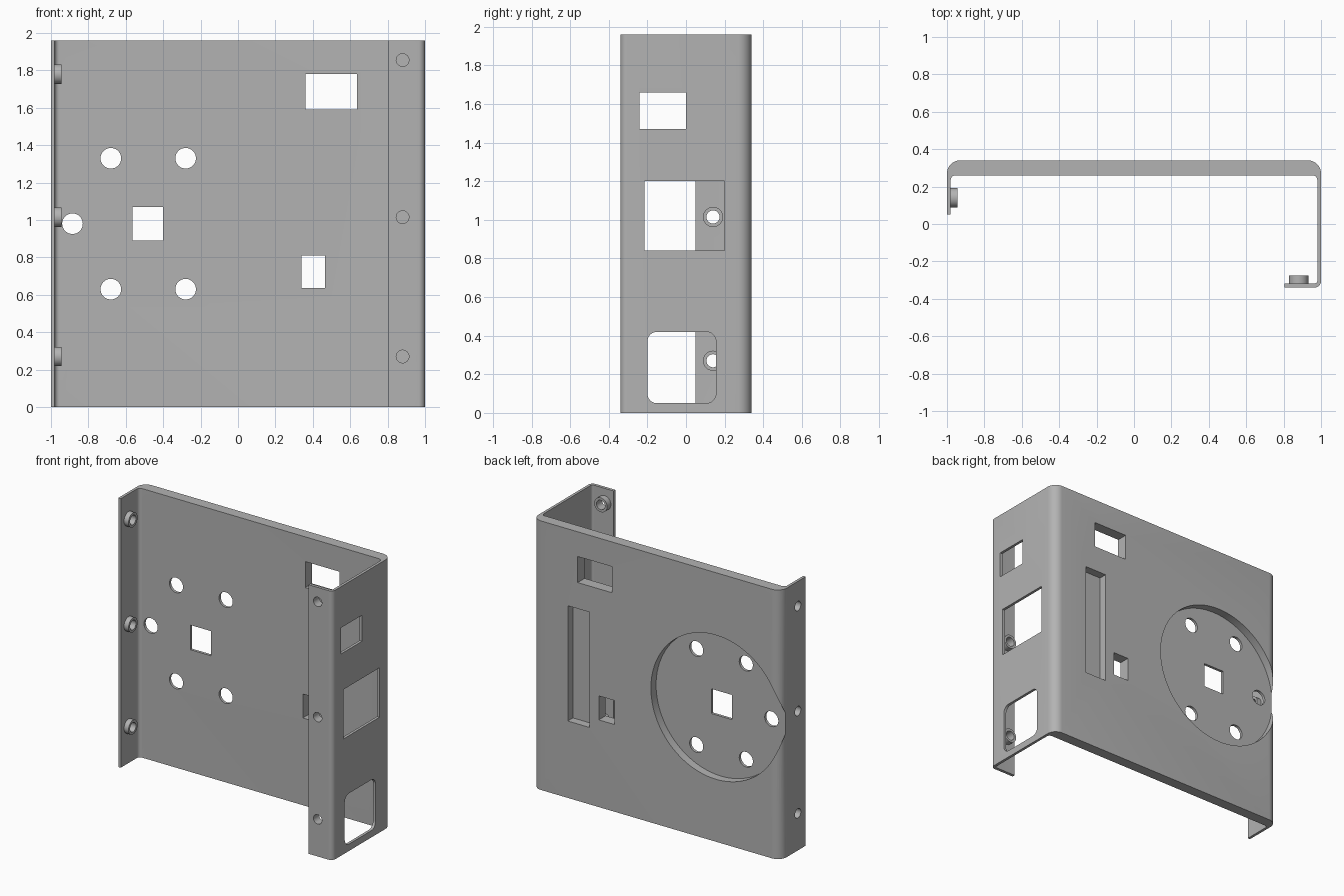
import bpy, bmesh
from math import pi, sin, cos, radians
from mathutils import Vector

old = bpy.data.objects.get("Cube")
if old:
    bpy.data.objects.remove(old, do_unlink=True)

HEIGHT = 1.96
steel = bpy.data.materials.new("grey steel")
steel.use_nodes = True
grey = (0.45, 0.45, 0.45, 1)
steel.diffuse_color = grey
steel.node_tree.nodes["Principled BSDF"].inputs["Base Color"].default_value = grey


def rounded(corners, steps=8):
    """Outline from (u, v, radius) corners, each rounded by its radius."""
    pts = []
    for i, (u, v, r) in enumerate(corners):
        p = Vector((u, v))
        a = (Vector(corners[i - 1][:2]) - p).normalized()
        b = (Vector(corners[(i + 1) % len(corners)][:2]) - p).normalized()
        if not r:
            pts.append(p)
            continue
        centre = p + (a + b) * r
        for k in range(steps + 1):
            t = k / steps * pi / 2
            pts.append(centre - b * r * cos(t) - a * r * sin(t))
    return pts


def circle(u, v, r, n=48):
    return [(u + r * cos(2 * pi * k / n), v + r * sin(2 * pi * k / n)) for k in range(n)]


def rect(u0, u1, v0, v1, r=0):
    return rounded([(u0, v0, r), (u1, v0, r), (u1, v1, r), (u0, v1, r)])


def prism(name, outline, axis, lo, hi):
    """Extrude an outline along an axis from lo to hi."""
    place = {"x": lambda u, v, w: (w, u, v),
             "y": lambda u, v, w: (u, w, v),
             "z": lambda u, v, w: (u, v, w)}[axis]
    bm = bmesh.new()
    face = bm.faces.new([bm.verts.new(place(u, v, lo)) for u, v in outline])
    top = bmesh.ops.extrude_face_region(bm, geom=[face])["geom"]
    shift = Vector(place(0, 0, hi - lo))
    bmesh.ops.translate(bm, vec=shift, verts=[g for g in top if isinstance(g, bmesh.types.BMVert)])
    bmesh.ops.recalc_face_normals(bm, faces=bm.faces[:])
    mesh = bpy.data.meshes.new(name)
    bm.to_mesh(mesh)
    bm.free()
    mesh.materials.append(steel)
    obj = bpy.data.objects.new(name, mesh)
    bpy.context.collection.objects.link(obj)
    return obj


def cut(targets, outline, axis, lo, hi):
    """Remove a prism from every target."""
    cutter = prism("cutter", outline, axis, lo, hi)
    cutter.hide_render = True
    for obj in targets:
        mod = obj.modifiers.new("cut", "BOOLEAN")
        mod.operation = "DIFFERENCE"
        mod.solver = "EXACT"
        mod.object = cutter
        bpy.context.view_layer.objects.active = obj
        bpy.ops.object.modifier_apply(modifier=mod.name)
    bpy.data.objects.remove(cutter, do_unlink=True)


# Bent bracket: thick back plate, thin side walls and a front flange
section = rounded([
    (-1, 0.05, 0), (-1, 0.34, 0.07), (1, 0.34, 0.07), (1, -0.34, 0.035),
    (0.805, -0.34, 0), (0.805, -0.318, 0), (0.98, -0.318, 0.014),
    (0.98, 0.26, 0.025), (-0.98, 0.26, 0.025), (-0.98, 0.05, 0)])
bracket = prism("bracket", section, "z", 0, HEIGHT)

# Blind recesses in the rear face: round seat and long slot
cut([bracket], circle(-0.48, 0.98, 0.525, 96), "y", 0.28, 0.5)
cut([bracket], rect(0.54, 0.715, 0.56, 1.4), "y", 0.28, 0.5)

# Openings through the back plate
for x, z in [(-0.68, 1.33), (-0.28, 1.33), (-0.68, 0.63), (-0.28, 0.63), (-0.885, 0.98)]:
    cut([bracket], circle(x, z, 0.055), "y", 0.2, 0.5)
for box in [(-0.565, -0.4, 0.89, 1.07), (0.36, 0.635, 1.59, 1.78), (0.34, 0.465, 0.635, 0.81)]:
    cut([bracket], rect(*box), "y", 0.2, 0.5)

# Windows in the tall side wall
for box in [(-0.24, 0, 1.47, 1.66), (-0.215, 0.2, 0.84, 1.2), (-0.2, 0.155, 0.05, 0.42, 0.05)]:
    cut([bracket], rect(*box), "x", 0.9, 1.1)

# Threaded bosses with through holes on the short wall and the flange
parts = [bracket]
for i, z in enumerate((0.27, 1.015, 1.78)):
    boss = prism(f"wall_boss_{i + 1}", circle(0.14, z, 0.052), "x", -0.98, -0.944)
    cut([bracket, boss], circle(0.14, z, 0.034), "x", -1.1, -0.9)
    parts.append(boss)
for i, z in enumerate((0.27, 1.015, 1.855)):
    boss = prism(f"flange_boss_{i + 1}", circle(0.88, z, 0.052), "y", -0.318, -0.275)
    cut([bracket, boss], circle(0.88, z, 0.034), "y", -0.4, -0.2)
    parts.append(boss)

# Smooth the bends and bores, keep the cut edges sharp
bpy.ops.object.select_all(action="DESELECT")
for obj in parts:
    obj.select_set(True)
bpy.context.view_layer.objects.active = bracket
bpy.ops.object.shade_smooth_by_angle(angle=radians(30))
